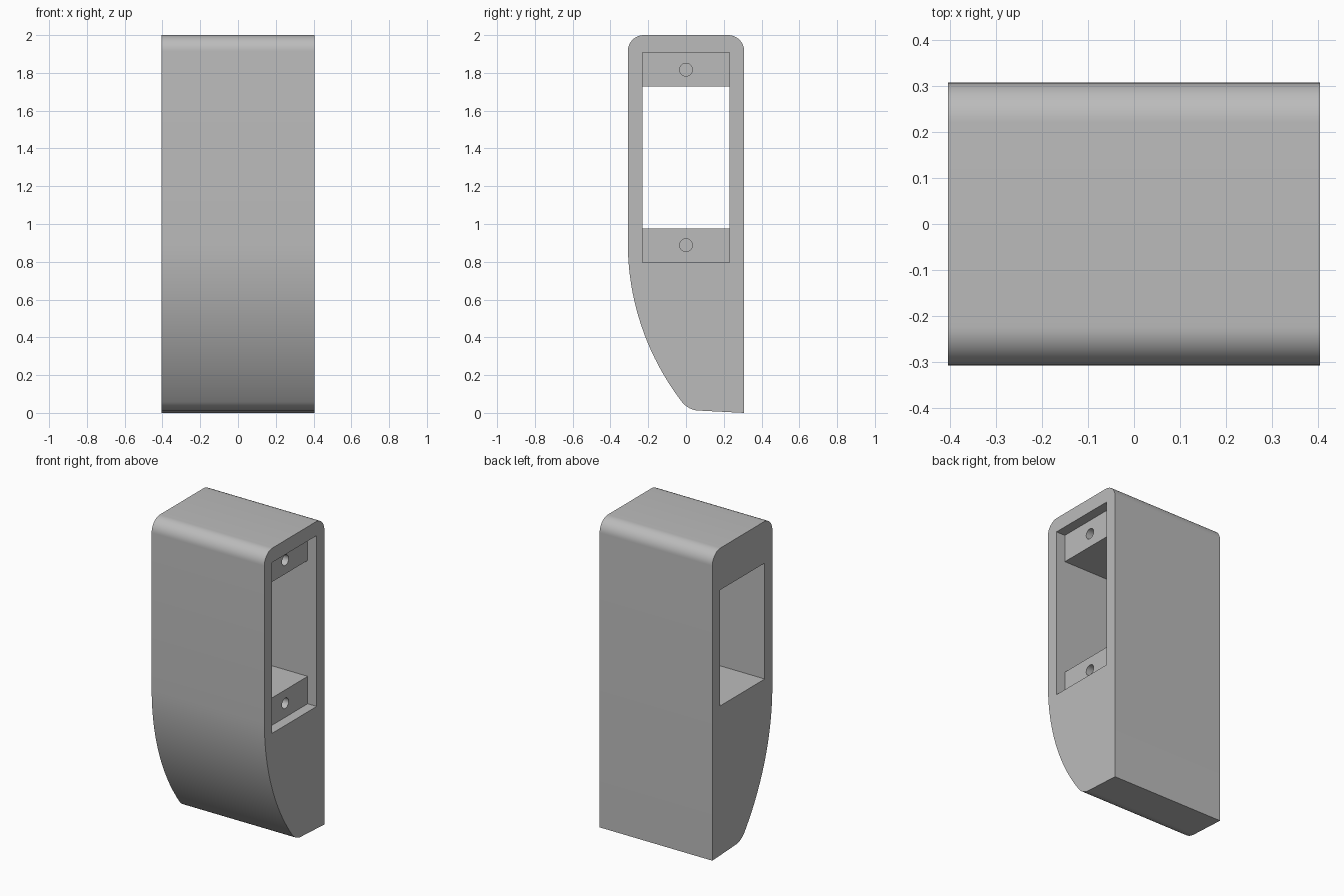
import bpy, bmesh
from math import sin, cos, pi, asin, radians, sqrt
from mathutils import Vector, Matrix

cube = bpy.data.objects.get("Cube")
if cube:
    bpy.data.objects.remove(cube, do_unlink=True)

HALF_W, HALF_D, TOP = 0.405, 0.308, 2.0

grey = bpy.data.materials.new("plain grey")
grey.use_nodes = True
colour = (0.5, 0.5, 0.5, 1)
grey.diffuse_color = colour
grey.node_tree.nodes["Principled BSDF"].inputs["Base Color"].default_value = colour


def arc(cy, cz, r, start, end, steps):
    """Points on a circle, angles in radians."""
    angles = [start + (end - start) * i / steps for i in range(steps + 1)]
    return [(cy + r * cos(a), cz + r * sin(a)) for a in angles]


def make_object(name, bm):
    bmesh.ops.recalc_face_normals(bm, faces=bm.faces)
    mesh = bpy.data.meshes.new(name)
    bm.to_mesh(mesh)
    bm.free()
    mesh.materials.append(grey)
    obj = bpy.data.objects.new(name, mesh)
    bpy.context.collection.objects.link(obj)
    return obj


def prism(name, points, sweep):
    """Extrude a closed outline along the sweep vector."""
    bm = bmesh.new()
    face = bm.faces.new([bm.verts.new(p) for p in points])
    made = bmesh.ops.extrude_face_region(bm, geom=[face], use_keep_orig=True)
    verts = [g for g in made["geom"] if isinstance(g, bmesh.types.BMVert)]
    bmesh.ops.translate(bm, verts=verts, vec=sweep)
    return make_object(name, bm)


def cut(target, cutter):
    mod = target.modifiers.new("cut", "BOOLEAN")
    mod.operation, mod.solver, mod.object = "DIFFERENCE", "EXACT", cutter
    bpy.context.view_layer.objects.active = target
    bpy.ops.object.modifier_apply(modifier=mod.name)
    bpy.data.objects.remove(cutter, do_unlink=True)


# Housing outline: rounded top, curved front, small rounded toe, sloping base
corner, toe, sweep_r, sweep_z = 0.085, 0.12, 1.38, 0.9
sweep_y = sweep_r - HALF_D
toe_z = 0.012 + toe
lean = asin((sweep_z - toe_z) / (sweep_r - toe))
toe_y = sweep_y - (sweep_r - toe) * cos(lean)

outline = [(HALF_D, 0)]
outline += arc(HALF_D - corner, TOP - corner, corner, 0, pi / 2, 12)
outline += arc(corner - HALF_D, TOP - corner, corner, pi / 2, pi, 12)
outline += arc(sweep_y, sweep_z, sweep_r, pi, pi + lean, 20)
outline += arc(toe_y, toe_z, toe, pi + lean, 1.5 * pi, 10)[1:]
housing = prism("housing", [(-HALF_W, y, z) for y, z in outline],
                Vector((2 * HALF_W, 0, 0)))

# Shallow recess on the left side that steps into a through window
floor_x = HALF_W - 0.065
step = [(HALF_W + 0.1, 0.797), (HALF_W + 0.1, 1.907), (floor_x, 1.907),
        (floor_x, 1.728), (-HALF_W - 0.1, 1.728), (-HALF_W - 0.1, 0.975),
        (floor_x, 0.975), (floor_x, 0.797)]
cut(housing, prism("window_cutter", [(x, -0.23, z) for x, z in step],
                   Vector((0, 0.46, 0))))

# Blind screw holes in the two recess ledges
for z in (1.817, 0.888):
    ring = arc(0, z, 0.034, 0, 2 * pi, 32)[:-1]
    cut(housing, prism("hole_cutter", [(floor_x - 0.3, y, h) for y, h in ring],
                       Vector((0.34, 0, 0))))

bpy.ops.object.select_all(action="DESELECT")
housing.select_set(True)
bpy.context.view_layer.objects.active = housing
bpy.ops.object.shade_smooth_by_angle(angle=radians(25))
